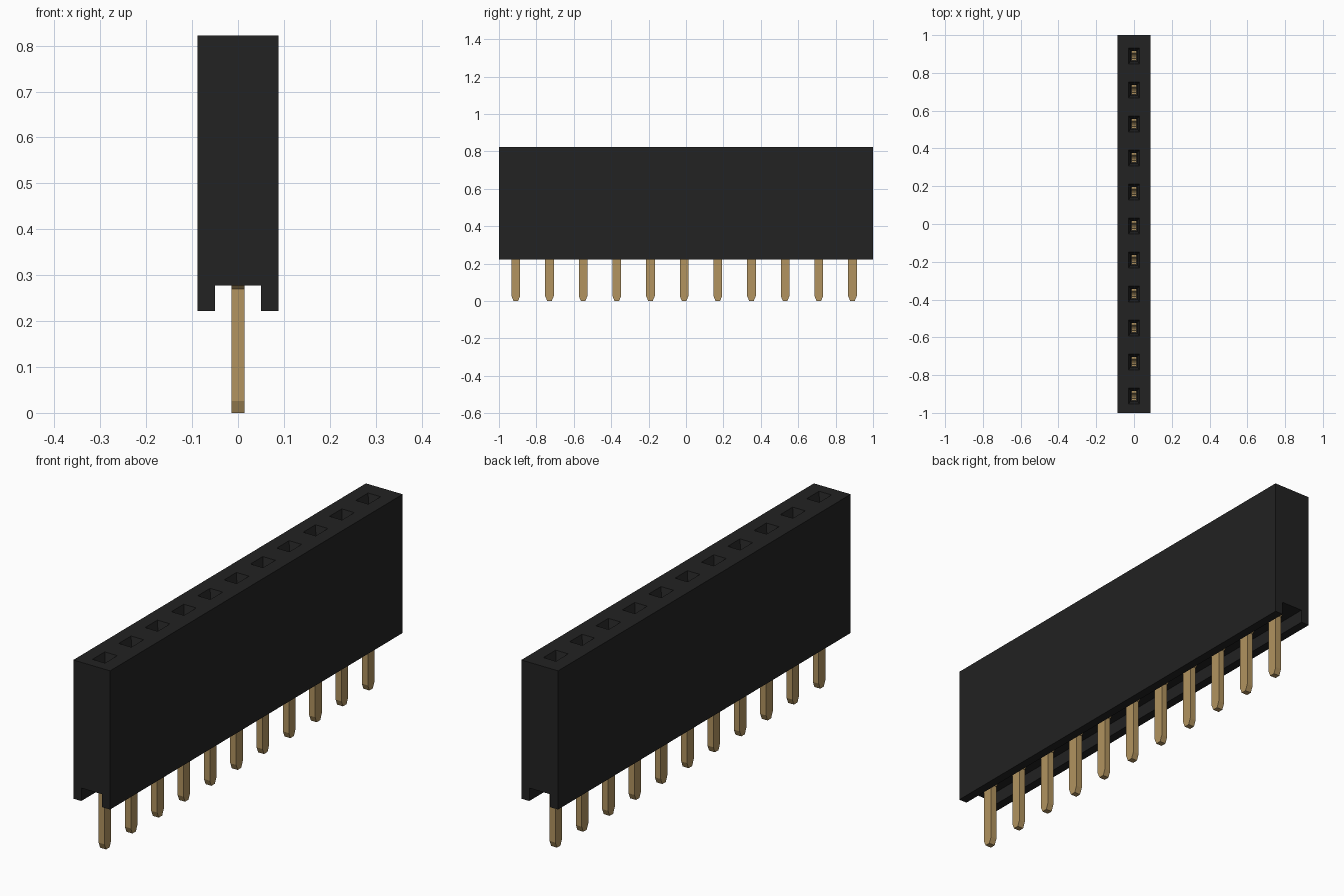
import bpy, bmesh

if "Cube" in bpy.data.objects:
    bpy.data.objects.remove(bpy.data.objects["Cube"])

PITCH, COUNT, FIRST = 0.18, 11, -0.91
CENTRES = [FIRST + i * PITCH for i in range(COUNT)]


def material(name, rgb):
    m = bpy.data.materials.new(name)
    m.diffuse_color = (*rgb, 1)
    m.use_nodes = True
    m.node_tree.nodes["Principled BSDF"].inputs["Base Color"].default_value = m.diffuse_color
    return m


def finish(bm, name, mat):
    bmesh.ops.recalc_face_normals(bm, faces=bm.faces)
    mesh = bpy.data.meshes.new(name)
    bm.to_mesh(mesh)
    bm.free()
    mesh.materials.append(mat)
    obj = bpy.data.objects.new(name, mesh)
    bpy.context.collection.objects.link(obj)
    return obj


def loft(bm, sections, y):
    """Stack rectangles given as (half x, y low, y high, z) into a closed solid."""
    rings = [[bm.verts.new(p) for p in ((-hx, y + a, z), (hx, y + a, z),
                                        (hx, y + b, z), (-hx, y + b, z))]
             for hx, a, b, z in sections]
    for lo, hi in zip(rings, rings[1:]):
        for i in range(4):
            j = (i + 1) % 4
            bm.faces.new((lo[i], lo[j], hi[j], hi[i]))
    bm.faces.new(rings[0][::-1])
    bm.faces.new(rings[-1])


black = material("black plastic", (0.016, 0.016, 0.016))
gold = material("gold metal", (0.445, 0.296, 0.117))

# Housing: channelled profile extruded along y
bm = bmesh.new()
half = [(0.05, 0.278), (0.05, 0.222), (0.088, 0.222), (0.088, 0.822)]
profile = half + [(-x, z) for x, z in reversed(half)]
face = bm.faces.new([bm.verts.new((x, -1, z)) for x, z in profile])
ext = bmesh.ops.extrude_face_region(bm, geom=[face])
bmesh.ops.translate(bm, vec=(0, 2, 0),
                    verts=[v for v in ext["geom"] if isinstance(v, bmesh.types.BMVert)])
housing = finish(bm, "housing", black)

# Sockets: funnel mouths leading into narrow shafts
bm = bmesh.new()
for y in CENTRES:
    loft(bm, [(0.017, -0.027, 0.027, 0.30), (0.017, -0.027, 0.027, 0.782),
              (0.03, -0.042, 0.042, 0.822), (0.03, -0.042, 0.042, 0.86)], y)
cutter = finish(bm, "socket_cutter", black)
cutter.hide_render = True
mod = housing.modifiers.new("sockets", "BOOLEAN")
mod.operation, mod.solver, mod.object = "DIFFERENCE", "EXACT", cutter
bpy.context.view_layer.objects.active = housing
bpy.ops.object.modifier_apply(modifier=mod.name)
bpy.data.objects.remove(cutter)

# Pins: tapered tip, straight leg, shoulder under the housing floor
bm = bmesh.new()
for y in CENTRES:
    loft(bm, [(0.014, -0.012, 0.012, 0.0), (0.014, -0.023, 0.023, 0.026),
              (0.014, -0.023, 0.023, 0.27), (0.014, -0.033, 0.033, 0.279)], y)
finish(bm, "pins", gold)

# Contacts: a pair of spring prongs in every socket
bm = bmesh.new()
for y in CENTRES:
    loft(bm, [(0.012, -0.025, 0.025, 0.295), (0.012, -0.025, 0.025, 0.36)], y)
    for s in (-1, 1):
        def span(p, q):
            return sorted((s * p, s * q))
        loft(bm, [(0.012, *span(0.014, 0.025), 0.36),
                  (0.012, *span(0.003, 0.012), 0.62),
                  (0.012, *span(0.014, 0.025), 0.68)], y)
finish(bm, "contacts", gold)
